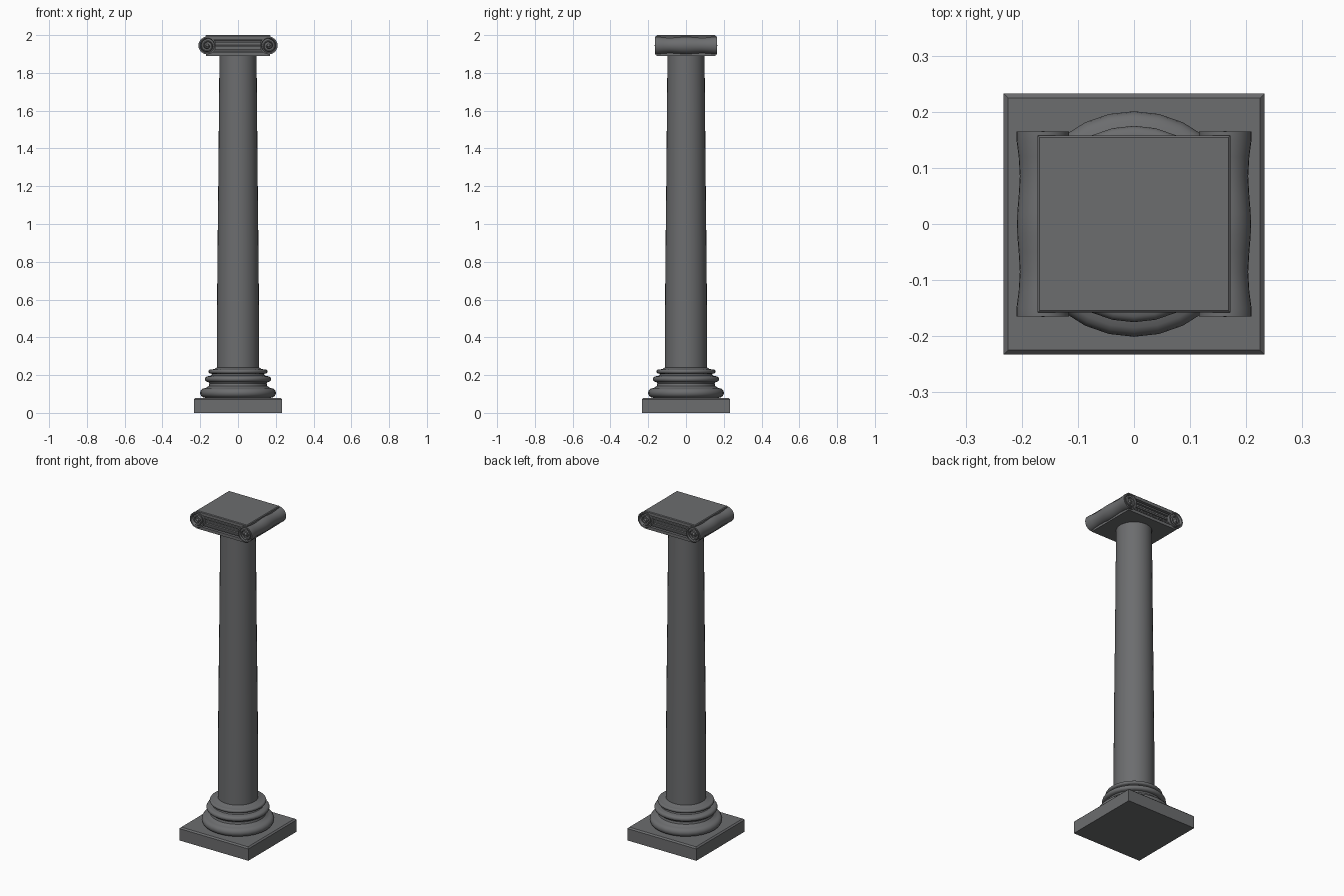
import bpy, bmesh, math
from mathutils import Matrix

if "Cube" in bpy.data.objects:
    bpy.data.objects.remove(bpy.data.objects["Cube"])

stone = bpy.data.materials.new("grey_stone")
stone.diffuse_color = (0.15, 0.153, 0.158, 1)
stone.use_nodes = True
stone.node_tree.nodes["Principled BSDF"].inputs["Base Color"].default_value = stone.diffuse_color


def finish(name, bm, smooth=True):
    bmesh.ops.remove_doubles(bm, verts=bm.verts, dist=1e-5)
    bmesh.ops.recalc_face_normals(bm, faces=bm.faces)
    me = bpy.data.meshes.new(name)
    bm.to_mesh(me)
    bm.free()
    me.materials.append(stone)
    ob = bpy.data.objects.new(name, me)
    bpy.context.collection.objects.link(ob)
    if smooth:
        bpy.ops.object.select_all(action='DESELECT')
        bpy.context.view_layer.objects.active = ob
        ob.select_set(True)
        bpy.ops.object.shade_smooth_by_angle(angle=math.radians(35))
    return ob


def lathe(name, profile, segments, matrix=Matrix()):
    bm = bmesh.new()
    vs = [bm.verts.new((r, 0, z)) for r, z in profile]
    es = [bm.edges.new(p) for p in zip(vs, vs[1:])]
    bmesh.ops.spin(bm, geom=vs + es, cent=(0, 0, 0), axis=(0, 0, 1),
                   angle=2 * math.pi, steps=segments)
    bmesh.ops.transform(bm, matrix=matrix, verts=bm.verts)
    return finish(name, bm)


def block(name, hx, hy, z0, z1, bevel=0.0):
    bm = bmesh.new()
    bmesh.ops.create_cube(bm, size=1)
    for v in bm.verts:
        v.co = (v.co.x * 2 * hx, v.co.y * 2 * hy, z0 + (v.co.z + 0.5) * (z1 - z0))
    if bevel:
        top = [e for e in bm.edges if all(v.co.z > z1 - 1e-4 for v in e.verts)]
        bmesh.ops.bevel(bm, geom=top, offset=bevel, segments=1, affect='EDGES')
    return finish(name, bm, False)


def bulge(r, z, h, depth, n=8):
    """Half-round moulding of height h standing out from radius r - depth."""
    return [(r - depth + depth * math.cos(a), z + h / 2 * math.sin(a))
            for a in (math.pi * (i / n - 0.5) for i in range(n + 1))]


# Square plinth
block("plinth", 0.233, 0.233, 0, 0.08, 0.008)

# Moulded round base: large torus, hollow, smaller torus, thin ring
base = [(0, 0.078), (0.17, 0.078)] + bulge(0.201, 0.106, 0.05, 0.026)
base += [(0.165, 0.135), (0.155, 0.143), (0.152, 0.155), (0.156, 0.163)]
base += bulge(0.175, 0.179, 0.03, 0.016)
base += [(0.143, 0.197), (0.138, 0.206)] + bulge(0.157, 0.219, 0.02, 0.01)
base += [(0.125, 0.232), (0.113, 0.24), (0, 0.24)]
lathe("column_base", base, 28)

# Tapering shaft
lathe("shaft", [(0, 0.2), (0.112, 0.2), (0.111, 0.55), (0.108, 0.9),
                (0.104, 1.25), (0.101, 1.6), (0.098, 1.9), (0, 1.9)], 32)

# Capital: soffit plate, recessed core, channel bands and top slab
block("capital_soffit", 0.17, 0.156, 1.89, 1.908)
block("capital_core", 0.165, 0.138, 1.905, 1.985)
for i, (z0, z1, y) in enumerate([(1.914, 1.924, 0.150), (1.936, 1.948, 0.146),
                                 (1.960, 1.972, 0.152)]):
    block(f"channel_band_{i + 1}", 0.15, y, z0, z1, 0.003)
block("abacus", 0.172, 0.158, 1.978, 2.0, 0.004)

# Scroll rolls with waisted sides, recessed ends, spiral ridges and eyes
half = [(0.046, 0), (0.0455, 0.02), (0.043, 0.05), (0.041, 0.085), (0.043, 0.12),
        (0.047, 0.15), (0.047, 0.165), (0.040, 0.165), (0.037, 0.157), (0, 0.157)]
roll = [(r, -t) for r, t in reversed(half[1:])] + half
for sx, side in ((-1, "left"), (1, "right")):
    place = Matrix.Translation((sx * 0.1625, 0, 1.945))
    lathe(f"scroll_{side}", roll, 28, place @ Matrix.Rotation(-math.pi / 2, 4, 'X'))
    for sy, end in ((-1, "front"), (1, "back")):
        bm = bmesh.new()
        bmesh.ops.create_uvsphere(bm, u_segments=12, v_segments=8, radius=0.009)
        bmesh.ops.transform(bm, verts=bm.verts,
                            matrix=Matrix.Translation((sx * 0.1625, sy * 0.157, 1.945)))
        finish(f"scroll_eye_{side}_{end}", bm)
        # Spiral ridge as a swept diamond section
        bm = bmesh.new()
        rings = []
        for i in range(41):
            t = i / 40
            a, r = math.pi / 2 - t * 3.5 * math.pi, 0.038 - 0.028 * t
            ring = []
            for dr, dy in ((0.004, 0), (0, 0.006), (-0.004, 0)):
                ring.append(bm.verts.new((sx * (0.1625 + (r + dr) * math.cos(a)),
                                          sy * (0.157 + dy),
                                          1.945 + (r + dr) * math.sin(a))))
            rings.append(ring)
        for p, q in zip(rings, rings[1:]):
            for k in range(3):
                m = (k + 1) % 3
                bm.faces.new((p[k], p[m], q[m], q[k]))
        bm.faces.new(rings[0])
        bm.faces.new(rings[-1])
        finish(f"scroll_spiral_{side}_{end}", bm)
